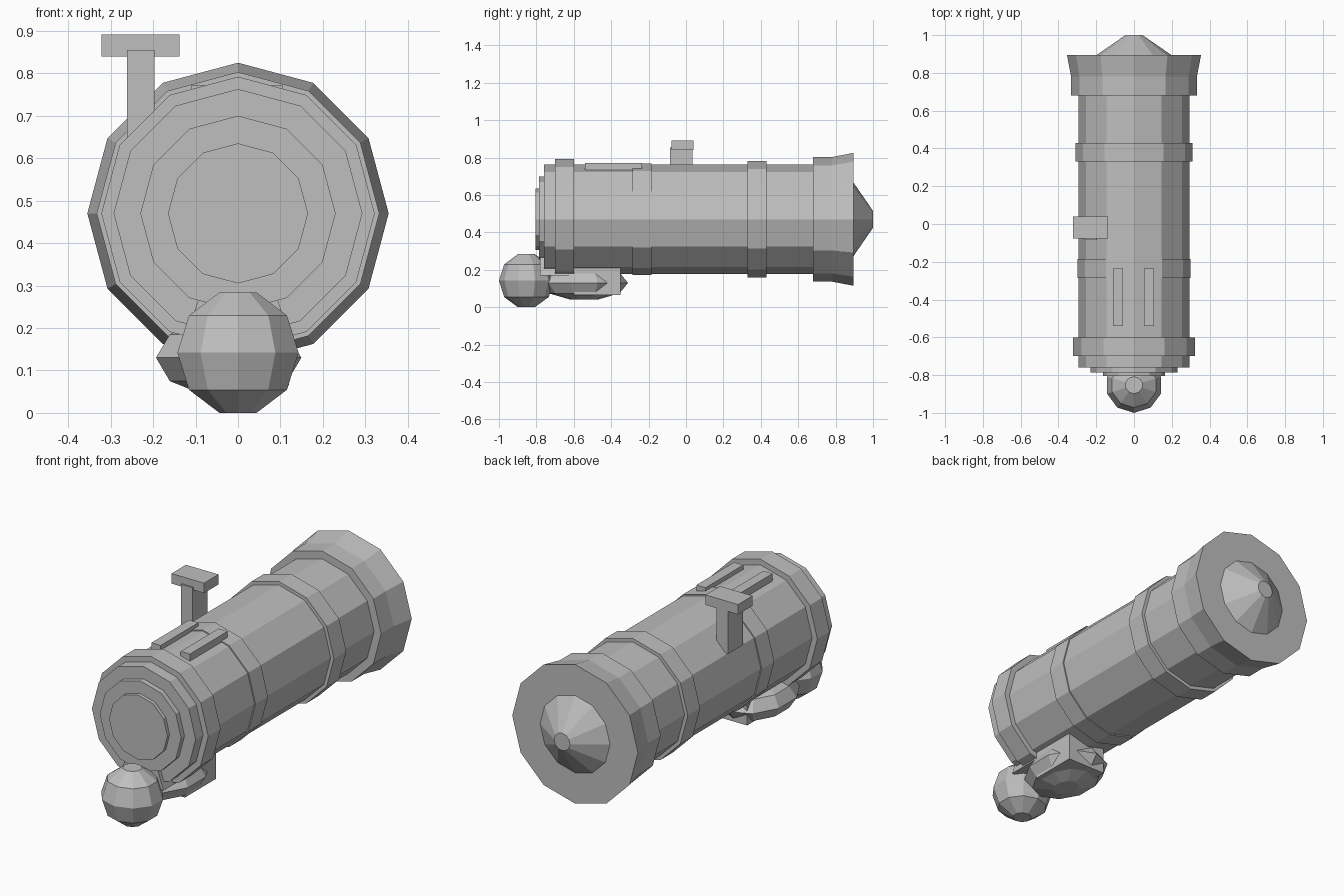
import bpy, bmesh, math
from mathutils import Matrix, Vector

if "Cube" in bpy.data.objects:
    bpy.data.objects.remove(bpy.data.objects["Cube"], do_unlink=True)

grey = bpy.data.materials.new("plain grey")
grey.use_nodes = True
grey.diffuse_color = (0.52, 0.52, 0.52, 1)
grey.node_tree.nodes["Principled BSDF"].inputs["Base Color"].default_value = grey.diffuse_color


def finish(name, bm):
    bmesh.ops.recalc_face_normals(bm, faces=bm.faces)
    mesh = bpy.data.meshes.new(name)
    bm.to_mesh(mesh)
    bm.free()
    mesh.materials.append(grey)
    obj = bpy.data.objects.new(name, mesh)
    bpy.context.collection.objects.link(obj)


def lathe(name, profile, sides, place):
    """Spin (height, radius) pairs into a capped solid; place maps (angle, height, radius)."""
    bm = bmesh.new()
    rings = [[bm.verts.new(place(math.tau * i / sides, h, r)) for i in range(sides)]
             for h, r in profile]
    for a, b in zip(rings, rings[1:]):
        for i in range(sides):
            j = (i + 1) % sides
            bm.faces.new((a[i], a[j], b[j], b[i]))
    bm.faces.new(rings[0])
    bm.faces.new(rings[-1])
    finish(name, bm)


def box(name, low, high, taper=1.0):
    """Box between two corners; taper scales the width of its top."""
    low, high = Vector(low), Vector(high)
    scale = Matrix.Diagonal(high - low)
    bm = bmesh.new()
    bmesh.ops.create_cube(bm, size=1)
    for v in bm.verts:
        if v.co.z > 0:
            v.co.x *= taper
        v.co = (low + high) / 2 + scale @ v.co
    finish(name, bm)


def along_tube(a, h, r):
    return (r * math.sin(a), h, 0.47 + r * math.cos(a))


def tube_part(name, *profile):
    lathe(name, profile, 12, along_tube)


def faceted_ball(name, centre, radii):
    """Flat-capped ball with ten sides and five rings."""
    cx, cy, cz = centre
    rx, ry, rz = radii
    rings = [(math.sin(math.radians(e)), math.cos(math.radians(e))) for e in range(-72, 73, 36)]
    lathe(name, rings, 10, lambda a, h, r: (
        cx + rx * r * math.sin(a), cy - ry * r * math.cos(a), cz + rz * h))


# Main barrel with stepped front cover
tube_part("barrel", (-0.76, 0.293), (0.8, 0.293))
tube_part("front_cover", (-0.787, 0.23), (-0.74, 0.23))
tube_part("front_lens", (-0.805, 0.165), (-0.74, 0.165))

# Raised bands around the barrel
for name, start, end, radius in (("front_band", -0.7, -0.6, 0.322),
                                 ("thin_band", -0.285, -0.185, 0.299),
                                 ("middle_band", 0.33, 0.43, 0.311),
                                 ("rear_band", 0.68, 0.785, 0.333)):
    tube_part(name, (start, radius), (end, radius))

# Flared rear end and its cone
tube_part("rear_flare", (0.78, 0.333), (0.895, 0.355))
tube_part("rear_cone", (0.89, 0.205), (1.0, 0.045))

# Rails and sight on top
for side, x in (("right", -0.085), ("left", 0.08)):
    box(side + "_rail", (x - 0.026, -0.54, 0.73), (x + 0.026, -0.235, 0.771))
box("sight_post", (-0.262, -0.085, 0.62), (-0.197, 0.035, 0.855))
box("sight_plate", (-0.322, -0.077, 0.84), (-0.138, 0.04, 0.891))

# Grip ball, its neck and the mount below the barrel
faceted_ball("grip_ball", (0, -0.853, 0.142), (0.15, 0.147, 0.149))
box("grip_neck", (-0.125, -0.78, 0.17), (0.125, -0.6, 0.285), 0.7)
faceted_ball("mount_pod", (-0.022, -0.545, 0.13), (0.18, 0.235, 0.094))
box("mount_block", (-0.1, -0.6, 0.065), (0.12, -0.35, 0.24))
